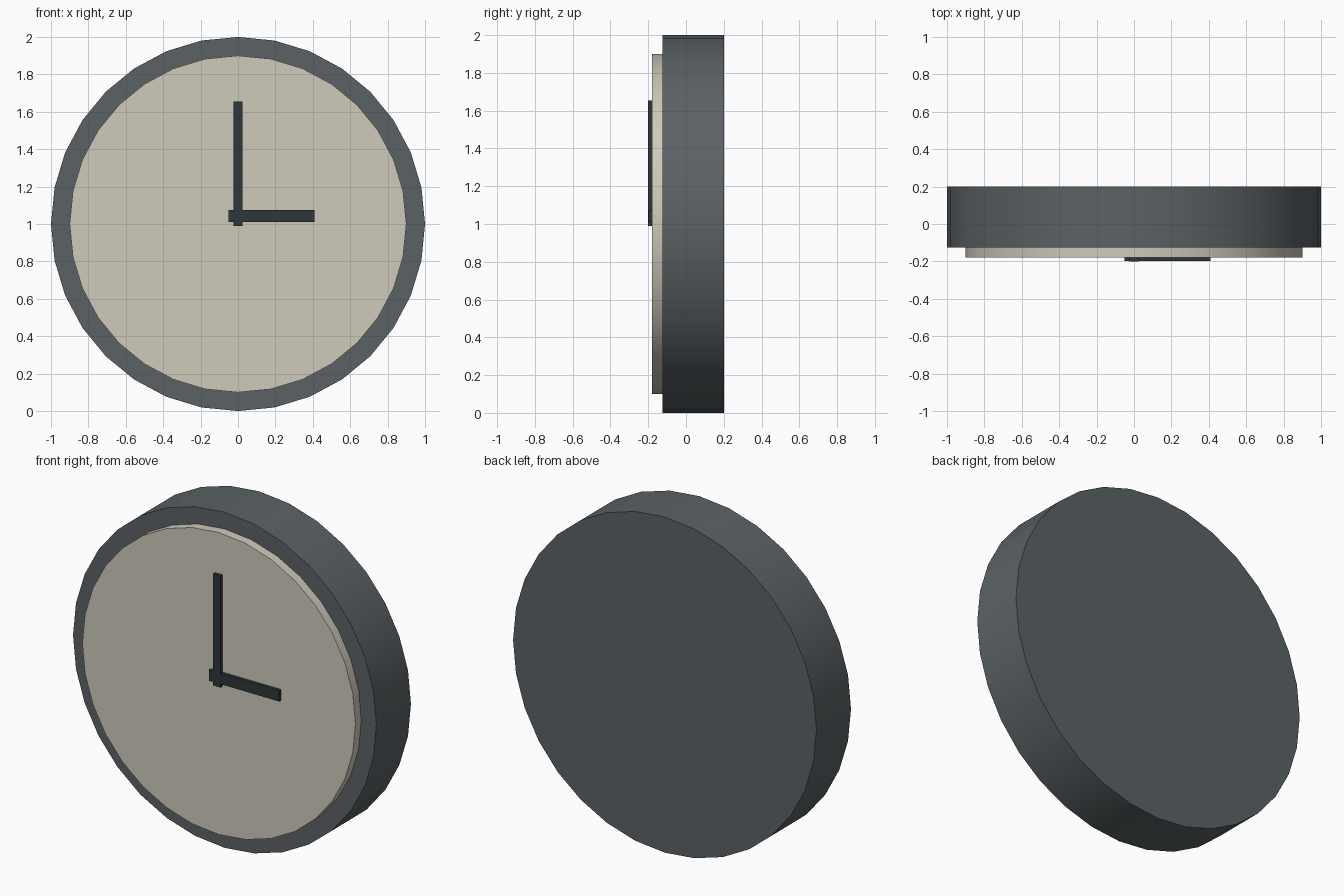
import bpy
import math

cube = bpy.data.objects.get("Cube")
if cube:
    bpy.data.objects.remove(cube, do_unlink=True)


def material(name, color):
    mat = bpy.data.materials.new(name)
    mat.use_nodes = True
    mat.diffuse_color = (*color, 1)
    mat.node_tree.nodes["Principled BSDF"].inputs["Base Color"].default_value = (*color, 1)
    return mat


slate = material("slate grey", (0.105, 0.122, 0.13))
cream = material("cream", (0.62, 0.59, 0.5))
charcoal = material("charcoal", (0.027, 0.039, 0.042))


def disc(name, radius, y_front, y_back, mat):
    """Smooth-sided disc facing the front."""
    bpy.ops.mesh.primitive_cylinder_add(
        vertices=32, radius=radius, depth=y_back - y_front,
        location=(0, (y_front + y_back) / 2, 1), rotation=(math.pi / 2, 0, 0))
    obj = bpy.context.object
    obj.name = name
    obj.data.materials.append(mat)
    bpy.ops.object.shade_smooth_by_angle(angle=math.radians(30))


def bar(name, x0, x1, z0, z1, y_front, y_back, mat):
    """Flat rectangular hand."""
    bpy.ops.mesh.primitive_cube_add(
        size=1, location=((x0 + x1) / 2, (y_front + y_back) / 2, (z0 + z1) / 2))
    obj = bpy.context.object
    obj.name = name
    obj.scale = (x1 - x0, y_back - y_front, z1 - z0)
    bpy.ops.object.transform_apply(location=False, rotation=False, scale=True)
    obj.data.materials.append(mat)


# Casing and raised dial
disc("clock_case", 1.0, -0.125, 0.2, slate)
disc("clock_dial", 0.9, -0.18, -0.12, cream)

# Hands
bar("minute_hand", -0.025, 0.025, 0.99, 1.655, -0.2, -0.175, charcoal)
bar("hour_hand", -0.052, 0.41, 1.01, 1.075, -0.199, -0.175, charcoal)
